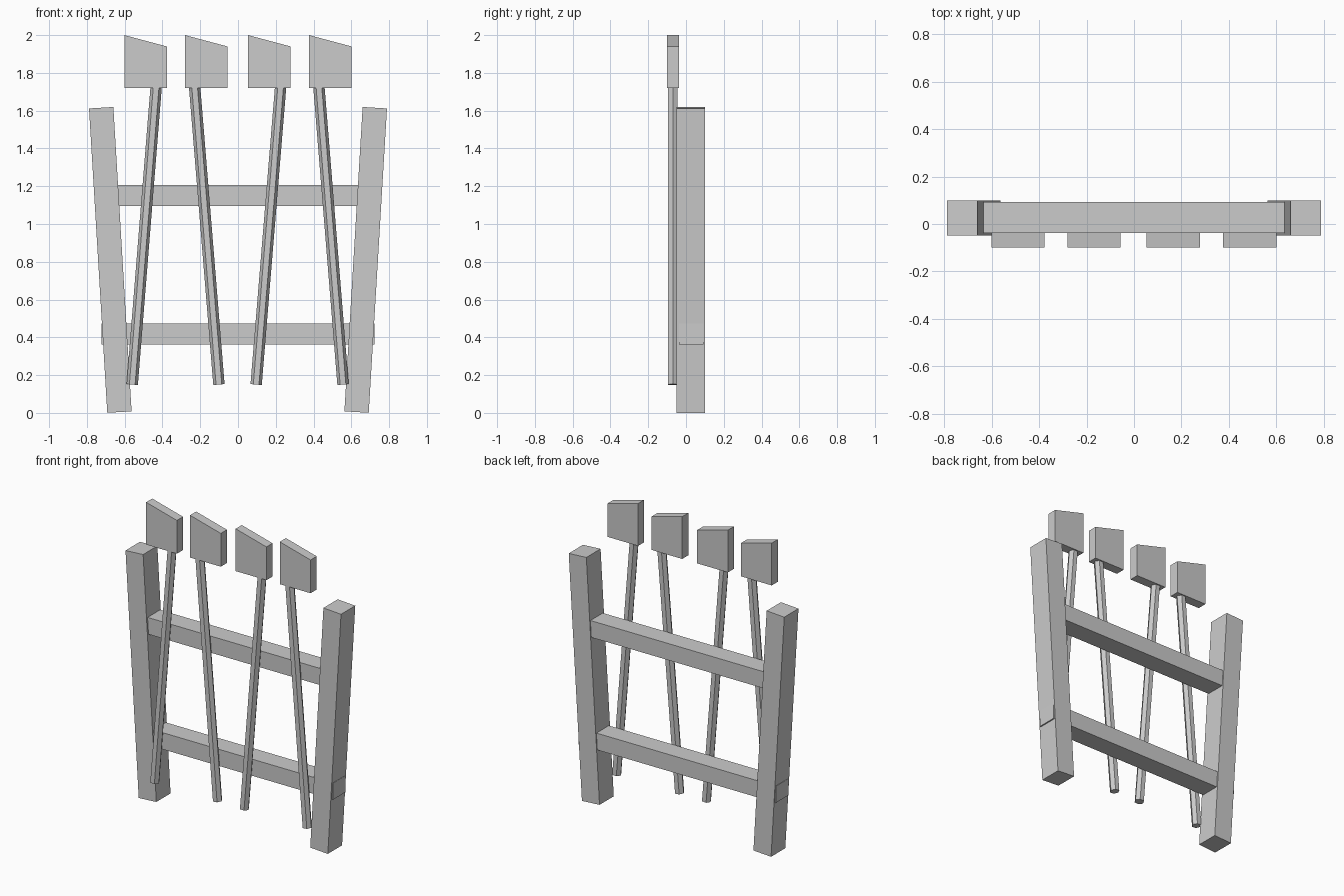
import bpy, bmesh, math
from mathutils import Vector, Matrix

if "Cube" in bpy.data.objects:
    bpy.data.objects.remove(bpy.data.objects["Cube"])


def add_object(name, bm):
    bmesh.ops.recalc_face_normals(bm, faces=bm.faces)
    mesh = bpy.data.meshes.new(name)
    bm.to_mesh(mesh)
    bm.free()
    obj = bpy.data.objects.new(name, mesh)
    bpy.context.collection.objects.link(obj)
    return obj


def box(name, centre, size, tilt=0.0):
    """Box tilted about the y axis."""
    bm = bmesh.new()
    bmesh.ops.create_cube(bm, size=1)
    bm.transform(Matrix.Diagonal((*size, 1)))
    obj = add_object(name, bm)
    obj.location = centre
    obj.rotation_euler.y = tilt
    return obj


def rod(name, start, end, radius, sides=6):
    """Low-poly rod between two points in an xz plane."""
    start, end = Vector(start), Vector(end)
    d = end - start
    bm = bmesh.new()
    bmesh.ops.create_cone(bm, cap_ends=True, segments=sides, radius1=radius,
                          radius2=radius, depth=d.length)
    # put the hexagon's corners on the left and right
    ang = min((math.atan2(v.co.y, v.co.x) % (2 * math.pi / sides)) for v in bm.verts)
    bm.transform(Matrix.Rotation(-ang, 4, 'Z'))
    obj = add_object(name, bm)
    obj.location = (start + end) / 2
    obj.rotation_euler.y = math.atan2(d.x, d.z)
    return obj


def prism(name, profile, y0, y1):
    """Extrude an xz profile along y."""
    bm = bmesh.new()
    face = bm.faces.new([bm.verts.new((x, y0, z)) for x, z in profile])
    new = bmesh.ops.extrude_face_region(bm, geom=[face])['geom']
    verts = [g for g in new if isinstance(g, bmesh.types.BMVert)]
    bmesh.ops.translate(bm, verts=verts, vec=(0, y1 - y0, 0))
    return add_object(name, bm)


# Leaning side posts
for side, s in (("left", -1), ("right", 1)):
    box(f"{side}_post", (s * 0.676, 0.025, 0.81), (0.129, 0.149, 1.614),
        s * math.radians(3.43))

# Cross rails
for name, z in (("lower_rail", 0.418), ("upper_rail", 1.151)):
    box(name, (0, 0.027, z), (1.445, 0.13, 0.11))

# Leaning tools: handle bottom x, handle top x, left edge of head
tools = [(-0.56, -0.433, -0.602), (-0.101, -0.23, -0.281),
         (0.096, 0.226, 0.053), (0.556, 0.428, 0.376)]
for i, (xb, xt, xh) in enumerate(tools, 1):
    rod(f"tool_handle_{i}", (xb, -0.07, 0.15), (xt, -0.07, 1.73), 0.03)
    prism(f"tool_head_{i}", [(xh, 1.72), (xh + 0.225, 1.72),
                             (xh + 0.225, 1.94), (xh, 2.0)], -0.10, -0.036)
